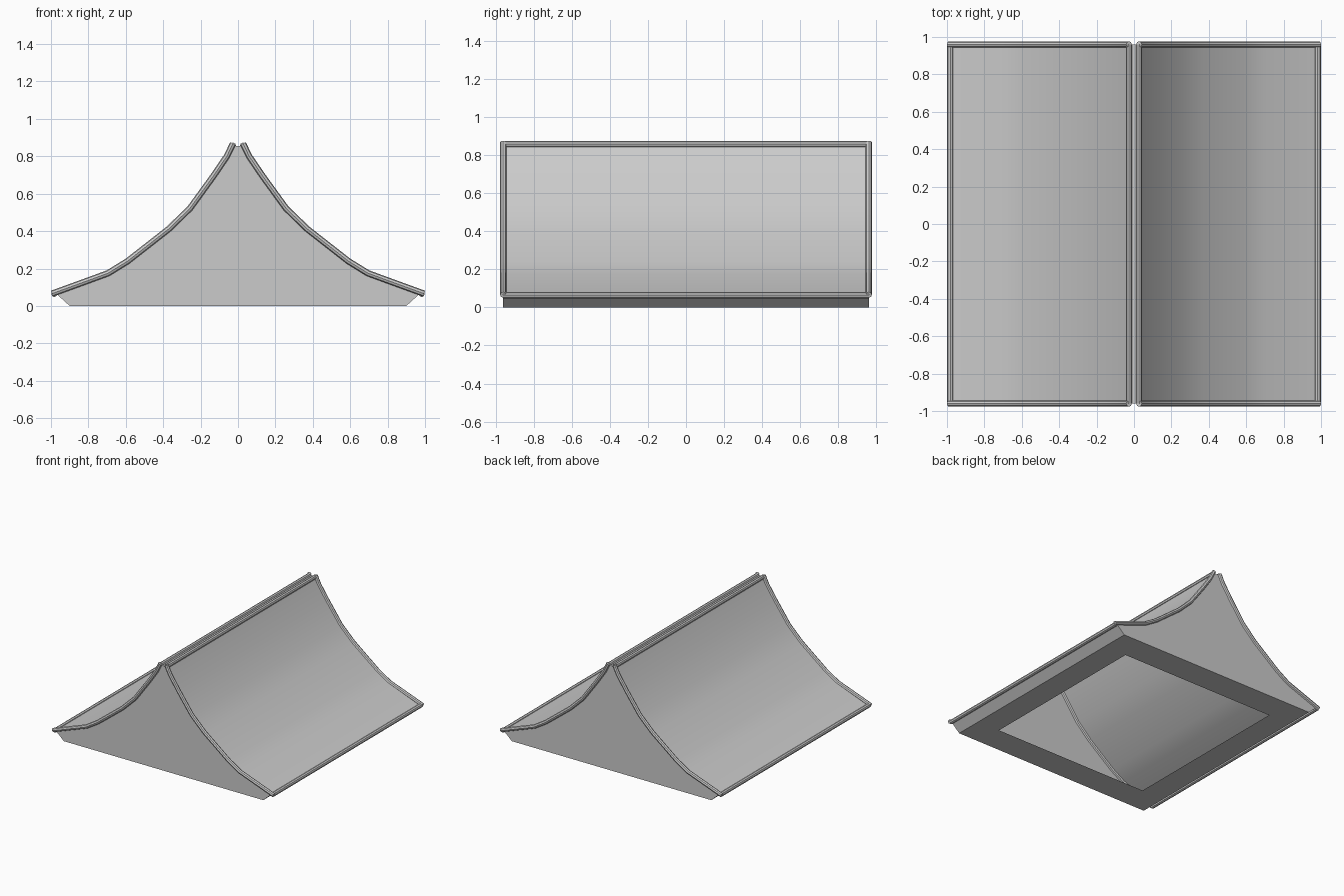
import bpy, bmesh, math

if "Cube" in bpy.data.objects:
    bpy.data.objects.remove(bpy.data.objects["Cube"])

# Half roof profile (x, z), ridge to eave
PROFILE = [(0.027, 0.868), (0.06, 0.80), (0.135, 0.69), (0.257, 0.522),
           (0.37, 0.412), (0.59, 0.24), (0.695, 0.175), (0.994, 0.066)]
SURF = [(0.027, 0.856)] + PROFILE[1:-1] + [(0.975, 0.068)]
Y = 0.96
R = 0.0165


def mesh_object(name, bm):
    bmesh.ops.remove_doubles(bm, verts=bm.verts, dist=0.0005)
    bmesh.ops.recalc_face_normals(bm, faces=bm.faces)
    me = bpy.data.meshes.new(name)
    bm.to_mesh(me)
    bm.free()
    ob = bpy.data.objects.new(name, me)
    bpy.context.collection.objects.link(ob)
    return ob


def smooth(ob):
    bpy.ops.object.select_all(action='DESELECT')
    ob.select_set(True)
    bpy.context.view_layer.objects.active = ob
    bpy.ops.object.shade_smooth_by_angle(angle=math.radians(40))


def tube(name, pts):
    cu = bpy.data.curves.new(name, 'CURVE')
    cu.dimensions = '3D'
    cu.bevel_depth = R
    cu.bevel_resolution = 2
    cu.use_fill_caps = True
    sp = cu.splines.new('POLY')
    sp.points.add(len(pts) - 1)
    for p, c in zip(sp.points, pts):
        p.co = (*c, 1)
    ob = bpy.data.objects.new(name, cu)
    bpy.context.collection.objects.link(ob)
    bpy.ops.object.select_all(action='DESELECT')
    ob.select_set(True)
    bpy.context.view_layer.objects.active = ob
    bpy.ops.object.convert(target='MESH')
    smooth(bpy.context.view_layer.objects.active)


# Roof body: closed profile swept along y, with gable walls at both ends
outline = [(0.9, 0.0)] + SURF[::-1]
outline += [(-x, z) for x, z in outline[::-1]]
bm = bmesh.new()
front = [bm.verts.new((x, -Y, z)) for x, z in outline]
back = [bm.verts.new((x, Y, z)) for x, z in outline]
for i in range(len(outline) - 1):
    bm.faces.new((front[i], front[i + 1], back[i + 1], back[i]))
bm.faces.new(front)
bm.faces.new(back)

# Flat underside frame around the opening
corners = [(-1, -1), (1, -1), (1, 1), (-1, 1)]
outer = [bm.verts.new((0.9 * a, Y * b, 0)) for a, b in corners]
inner = [bm.verts.new((0.7 * a, 0.735 * b, 0)) for a, b in corners]
for i in range(4):
    j = (i + 1) % 4
    bm.faces.new((outer[i], outer[j], inner[j], inner[i]))
smooth(mesh_object("roof_body", bm))

# Round trim along gables, ridge and eaves
for s, side in ((-1, "left"), (1, "right")):
    for t, end in ((-1, "front"), (1, "back")):
        tube(f"gable_trim_{end}_{side}", [(s * x, t * Y, z) for x, z in PROFILE])
    tube(f"ridge_trim_{side}", [(s * 0.027, -Y, 0.857), (s * 0.027, Y, 0.857)])
    tube(f"eave_trim_{side}", [(s * 0.982, -Y, 0.064), (s * 0.982, Y, 0.064)])
